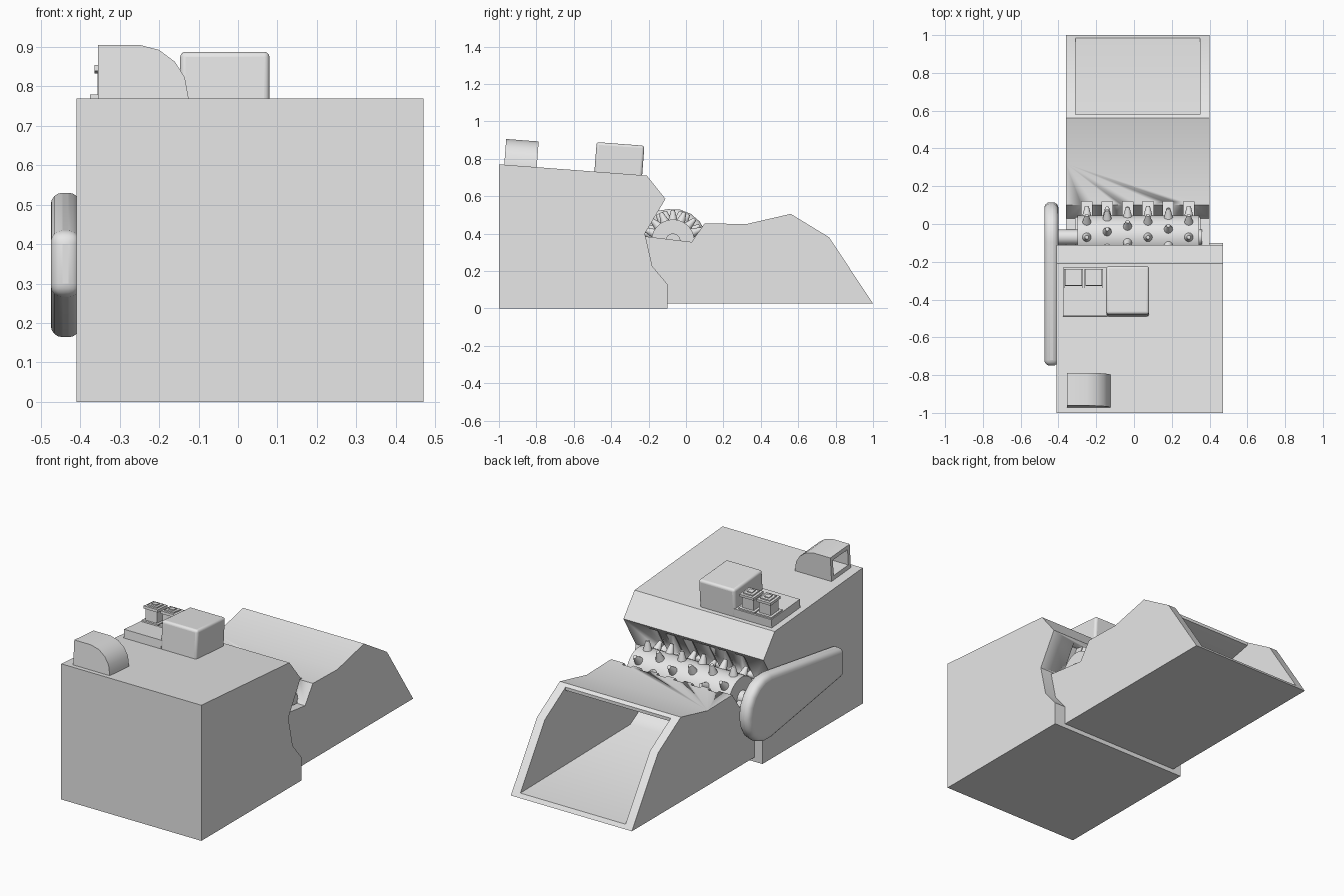
import bpy, bmesh, math
from mathutils import Matrix, Vector

if "Cube" in bpy.data.objects:
    bpy.data.objects.remove(bpy.data.objects["Cube"])

grey = bpy.data.materials.new("plain_grey")
grey.diffuse_color = (0.8, 0.8, 0.8, 1)
grey.use_nodes = True
grey.node_tree.nodes["Principled BSDF"].inputs["Base Color"].default_value = grey.diffuse_color
TILT = math.atan(-0.06 / 0.79)          # slope of the housing lid
DRUM = Vector((0, -0.07, 0.36))         # drum axis
COLUMNS = [-0.25 + 0.108 * i for i in range(6)]


def finish(name, bm, angle=30):
    bmesh.ops.recalc_face_normals(bm, faces=bm.faces)
    me = bpy.data.meshes.new(name)
    bm.to_mesh(me)
    bm.free()
    ob = bpy.data.objects.new(name, me)
    bpy.context.collection.objects.link(ob)
    me.materials.append(grey)
    bpy.ops.object.select_all(action='DESELECT')
    ob.select_set(True)
    bpy.context.view_layer.objects.active = ob
    bpy.ops.object.shade_smooth_by_angle(angle=math.radians(angle))
    return ob


def add_prism(bm, pts, x0, x1):
    """Extrude a (y, z) outline along x."""
    face = bm.faces.new([bm.verts.new((x0, y, z)) for y, z in pts])
    geo = bmesh.ops.extrude_face_region(bm, geom=[face])['geom']
    bmesh.ops.translate(bm, vec=(x1 - x0, 0, 0),
                        verts=[g for g in geo if isinstance(g, bmesh.types.BMVert)])


def prism(name, pts, x0, x1):
    bm = bmesh.new()
    add_prism(bm, pts, x0, x1)
    return finish(name, bm)


def add_box(bm, x0, x1, y0, y1, z0, z1):
    add_prism(bm, [(y0, z0), (y1, z0), (y1, z1), (y0, z1)], x0, x1)


def cut(target, cutter):
    cutter.hide_render = True
    cutter.hide_viewport = True
    m = target.modifiers.new("cut", 'BOOLEAN')
    m.operation, m.solver, m.object = 'DIFFERENCE', 'EXACT', cutter


def bevel(ob, width, segments):
    m = ob.modifiers.new("bevel", 'BEVEL')
    m.width, m.segments, m.limit_method = width, segments, 'ANGLE'
    m.angle_limit = math.radians(50)


def on_lid(ob, y):
    """Seat a part modelled around y = 0, z = 0 on the sloped lid."""
    ob.location = (0, y, 0.77 + math.tan(TILT) * (y + 1))
    ob.rotation_euler = (TILT, 0, 0)


# Housing with slots in the undercut for the teeth
housing = prism("housing", [(-1, 0), (-1, 0.77), (-0.21, 0.71), (-0.11, 0.585), (-0.22, 0.40),
                            (-0.18, 0.225), (-0.10, 0.13), (-0.10, 0)], -0.41, 0.47)
bm = bmesh.new()
for x in COLUMNS:
    add_prism(bm, [(-0.08, 0.56), (-0.17, 0.575), (-0.26, 0.42), (-0.19, 0.41)], x - 0.03, x + 0.03)
cut(housing, finish("housing_slot_cutter", bm))

# Hollow chute with an open end and a comb edge by the drum
chute = prism("chute", [(-0.22, 0.385), (0.03, 0.355), (0.10, 0.455), (0.32, 0.45), (0.56, 0.505),
                        (0.765, 0.38), (1.0, 0.025), (-0.105, 0.025), (-0.105, 0.13),
                        (-0.185, 0.225)], -0.36, 0.40)
cut(chute, prism("chute_cavity_cutter",
                 [(1.1, 0.045), (1.1, 0.6), (0.58, 0.6), (0.58, 0.475), (0.32, 0.42), (0.12, 0.425),
                  (0.055, 0.33), (0.035, 0.33), (0.035, 0.5), (-0.17, 0.5), (-0.165, 0.25),
                  (-0.07, 0.1), (0.0, 0.06)], -0.31, 0.35))
bm = bmesh.new()
for x in COLUMNS:
    add_box(bm, x - 0.028, x + 0.028, 0.0, 0.12, 0.31, 0.55)
cut(chute, finish("comb_cutter", bm))

# Drum with its shaft
bm = bmesh.new()
for r, x0, x1 in ((0.115, -0.30, 0.345), (0.04, -0.42, 0.36)):
    m = Matrix.Translation(DRUM + Vector(((x0 + x1) / 2, 0, 0))) @ Matrix.Rotation(math.pi / 2, 4, 'Y')
    bmesh.ops.create_cone(bm, cap_ends=True, segments=40, radius1=r, radius2=r, depth=x1 - x0, matrix=m)
finish("drum", bm)

# Staggered rings of blunt teeth
bm = bmesh.new()
for x, phase in zip(COLUMNS, (0, 15, 30, 0, 22, 0)):
    for k in range(8):
        m = (Matrix.Translation(DRUM + Vector((x, 0, 0)))
             @ Matrix.Rotation(math.radians(-phase + 45 * k), 4, 'X') @ Matrix.Translation((0, 0, 0.135)))
        bmesh.ops.create_cone(bm, cap_ends=True, segments=12, radius1=0.026, radius2=0.01,
                              depth=0.06, matrix=m)
finish("drum_teeth", bm, 40)

# Drive belt cover: round at the drum, tapering to a flat end
arc = [(-0.07 + 0.185 * math.cos(a), 0.347 + 0.185 * math.sin(a))
       for a in (math.radians(98 - 196 * i / 10) for i in range(11))]
cover = prism("belt_cover", [(-0.75, 0.27), (-0.75, 0.43)] + arc, -0.475, -0.40)
bevel(cover, 0.03, 4)

# Motor box on the lid
bm = bmesh.new()
add_box(bm, -0.147, 0.08, -0.128, 0.128, -0.02, 0.158)
motor = finish("motor_box", bm)
bevel(motor, 0.014, 4)
on_lid(motor, -0.362)

# Switch panel with two flared push buttons
bm = bmesh.new()
add_box(bm, -0.375, -0.14, -0.128, 0.128, -0.02, 0.048)
on_lid(finish("switch_panel", bm), -0.362)
bm = bmesh.new()
for x in (-0.32, -0.213):
    for half, z0, z1 in ((0.05, 0.04, 0.056), (0.036, 0.05, 0.125), (0.044, 0.12, 0.135),
                         (0.03, 0.13, 0.142), (0.015, 0.14, 0.147)):
        add_box(bm, x - half, x + half, 0.07 - half, 0.07 + half, z0, z1)
on_lid(finish("push_buttons", bm), -0.362)

# Exhaust hood: curved back, open on the left
def hood_outline(name, pts, y0, y1):
    ob = prism(name, pts, y0, y1)
    ob.data.transform(Matrix.Rotation(math.pi / 2, 4, 'Z') @ Matrix.Scale(-1, 4, (0, 1, 0)))
    ob.data.flip_normals()
    on_lid(ob, -0.885)
    return ob

hood = hood_outline("exhaust_hood", [(-0.355, -0.02), (-0.355, 0.138), (-0.25, 0.138), (-0.20, 0.125),
                                     (-0.16, 0.095), (-0.135, 0.055), (-0.125, 0.0), (-0.125, -0.02)],
                    -0.087, 0.087)
cut(hood, hood_outline("hood_cutter", [(-0.40, 0.025), (-0.40, 0.115), (-0.25, 0.115), (-0.21, 0.1),
                                       (-0.17, 0.07), (-0.155, 0.025)], -0.066, 0.066))
